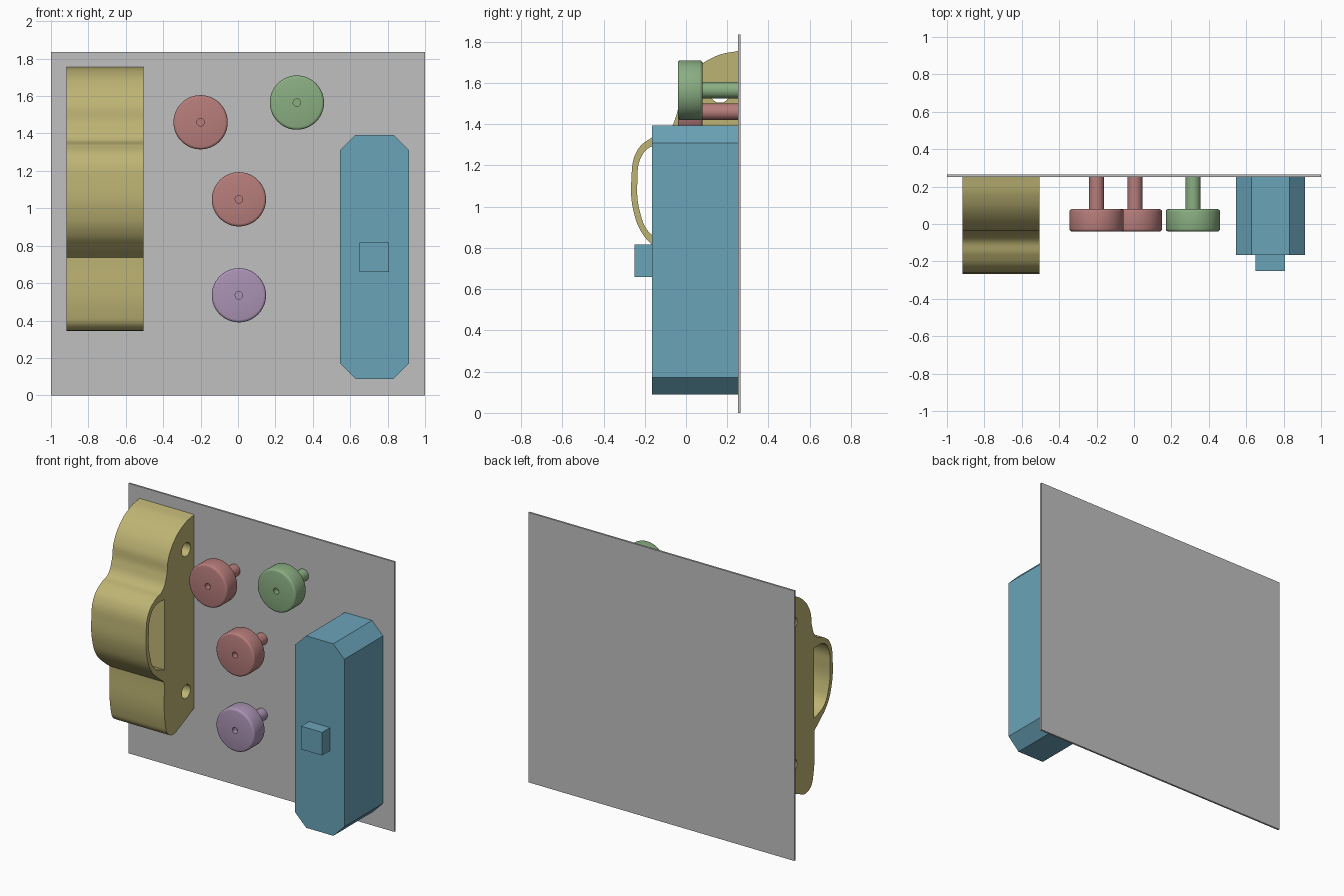
import bpy, bmesh, math
from mathutils import Matrix

cube = bpy.data.objects.get("Cube")
if cube:
    bpy.data.objects.remove(cube, do_unlink=True)

WALL = 0.252  # front face of the backing board


def material(name, *srgb):
    linear = [((c / 255 + 0.055) / 1.055) ** 2.4 for c in srgb] + [1]
    m = bpy.data.materials.new(name)
    m.use_nodes = True
    m.diffuse_color = linear
    m.node_tree.nodes["Principled BSDF"].inputs["Base Color"].default_value = linear
    return m


grey = material("board grey", 192, 192, 192)
yellow = material("handle yellow", 190, 180, 116)
blue = material("case blue", 106, 164, 185)
red = material("knob red", 182, 125, 123)
green = material("knob green", 138, 174, 130)
purple = material("knob purple", 170, 146, 179)


def add_object(name, bm, mat, smooth_angle=None):
    bmesh.ops.remove_doubles(bm, verts=bm.verts, dist=0.0001)
    bmesh.ops.recalc_face_normals(bm, faces=bm.faces)
    mesh = bpy.data.meshes.new(name)
    bm.to_mesh(mesh)
    bm.free()
    mesh.materials.append(mat)
    if smooth_angle:
        mesh.shade_smooth()
        mesh.set_sharp_from_angle(angle=math.radians(smooth_angle))
    obj = bpy.data.objects.new(name, mesh)
    bpy.context.collection.objects.link(obj)
    return obj


def prism(name, outline, y0, y1, mat):
    """Extrude an x-z outline from y0 to y1."""
    bm = bmesh.new()
    face = bm.faces.new([bm.verts.new((x, y0, z)) for x, z in outline])
    new = bmesh.ops.extrude_face_region(bm, geom=[face])["geom"]
    bmesh.ops.translate(bm, vec=(0, y1 - y0, 0),
                        verts=[v for v in new if isinstance(v, bmesh.types.BMVert)])
    return add_object(name, bm, mat)


def octagon(x0, x1, z0, z1, c):
    """Rectangle with its corners cut by c."""
    return [(x0 + c, z0), (x1 - c, z0), (x1, z0 + c), (x1, z1 - c),
            (x1 - c, z1), (x0 + c, z1), (x0, z1 - c), (x0, z0 + c)]


def rectangle(x0, x1, z0, z1):
    return [(x0, z0), (x1, z0), (x1, z1), (x0, z1)]


def knob(name, x, z, mat):
    """Round knob on a stem, with softened rims and a small centre hole."""
    radius, back, front, soft = 0.145, 0.08, -0.04, 0.014
    rim = []
    for i in range(4):
        a = math.radians(30 * i)
        rim.append((radius - soft + soft * math.sin(a), soft * (1 - math.cos(a))))
    profile = [(0, WALL), (0.04, WALL), (0.04, back)]
    profile += [(r, back - d) for r, d in rim]
    profile += [(r, front + d) for r, d in reversed(rim)]
    profile += [(0.02, front), (0.02, 0), (0, 0)]
    bm = bmesh.new()
    verts = [bm.verts.new((x + r, y, z)) for r, y in profile]
    edges = [bm.edges.new(pair) for pair in zip(verts, verts[1:])]
    bmesh.ops.spin(bm, geom=verts + edges, cent=(x, 0, z), axis=(0, 1, 0),
                   angle=math.tau, steps=48)
    return add_object(name, bm, mat, 35)


def add_spline(curve, points, corners=()):
    """Closed smooth spline in y-z; listed points are kept as corners."""
    spline = curve.splines.new("BEZIER")
    spline.bezier_points.add(len(points) - 1)
    spline.use_cyclic_u = True
    for i, (p, (y, z)) in enumerate(zip(spline.bezier_points, points)):
        p.co = (y, z, 0)
        p.handle_left_type = p.handle_right_type = "VECTOR" if i in corners else "AUTO"


def profile_handle(name, x0, x1, mat):
    curve = bpy.data.curves.new(name + "_profile", "CURVE")
    curve.dimensions = "2D"
    curve.fill_mode = "BOTH"
    curve.resolution_u = 10
    curve.extrude = (x1 - x0) / 2
    # outer silhouette, from the top at the wall round to the foot
    add_spline(curve, [
        (WALL, 1.755), (0.15, 1.732), (0.04, 1.66), (-0.025, 1.56), (-0.045, 1.45),
        (-0.085, 1.37), (-0.165, 1.335), (-0.235, 1.275), (-0.265, 1.13),
        (-0.25, 0.96), (-0.205, 0.86), (-0.14, 0.795), (-0.07, 0.738),
        (-0.055, 0.43), (-0.03, 0.37), (0.03, 0.345), (0.09, 0.365), (WALL, 0.44)],
        corners=(0, 12, 17))
    # finger opening
    add_spline(curve, [
        (-0.065, 1.3), (-0.165, 1.293), (-0.215, 1.245), (-0.236, 1.12),
        (-0.222, 0.97), (-0.175, 0.872), (-0.065, 0.82)], corners=(0, 6))
    # screw holes
    for z in (1.55, 0.585):
        add_spline(curve, [(0.165 + 0.046 * math.cos(k * math.pi / 4),
                            z + 0.046 * math.sin(k * math.pi / 4)) for k in range(8)])
    temp = bpy.data.objects.new(name + "_profile", curve)
    bpy.context.collection.objects.link(temp)
    graph = bpy.context.evaluated_depsgraph_get()
    solid = bpy.data.meshes.new_from_object(temp.evaluated_get(graph))
    bm = bmesh.new()
    bm.from_mesh(solid)
    bpy.data.objects.remove(temp, do_unlink=True)
    bpy.data.meshes.remove(solid)
    # profile plane becomes y-z, thickness becomes x
    turn = Matrix(((0, 0, 1), (1, 0, 0), (0, 1, 0))).to_4x4()
    bm.transform(Matrix.Translation(((x0 + x1) / 2, 0, 0)) @ turn)
    return add_object(name, bm, mat, 35)


# Backing board
prism("backing_board", rectangle(-1, 1, 0, 1.835), WALL, 0.265, grey)

# Grab handle
profile_handle("grab_handle", -0.918, -0.506, yellow)

# Knobs
knob("upper_red_knob", -0.2, 1.46, red)
knob("middle_red_knob", 0.005, 1.048, red)
knob("green_knob", 0.315, 1.565, green)
knob("purple_knob", 0.005, 0.535, purple)

# Case with chamfered corners and a square button
prism("case_body", octagon(0.545, 0.915, 0.088, 1.393, 0.083), -0.165, WALL, blue)
prism("case_button", rectangle(0.65, 0.808, 0.66, 0.817), -0.25, -0.165, blue)
